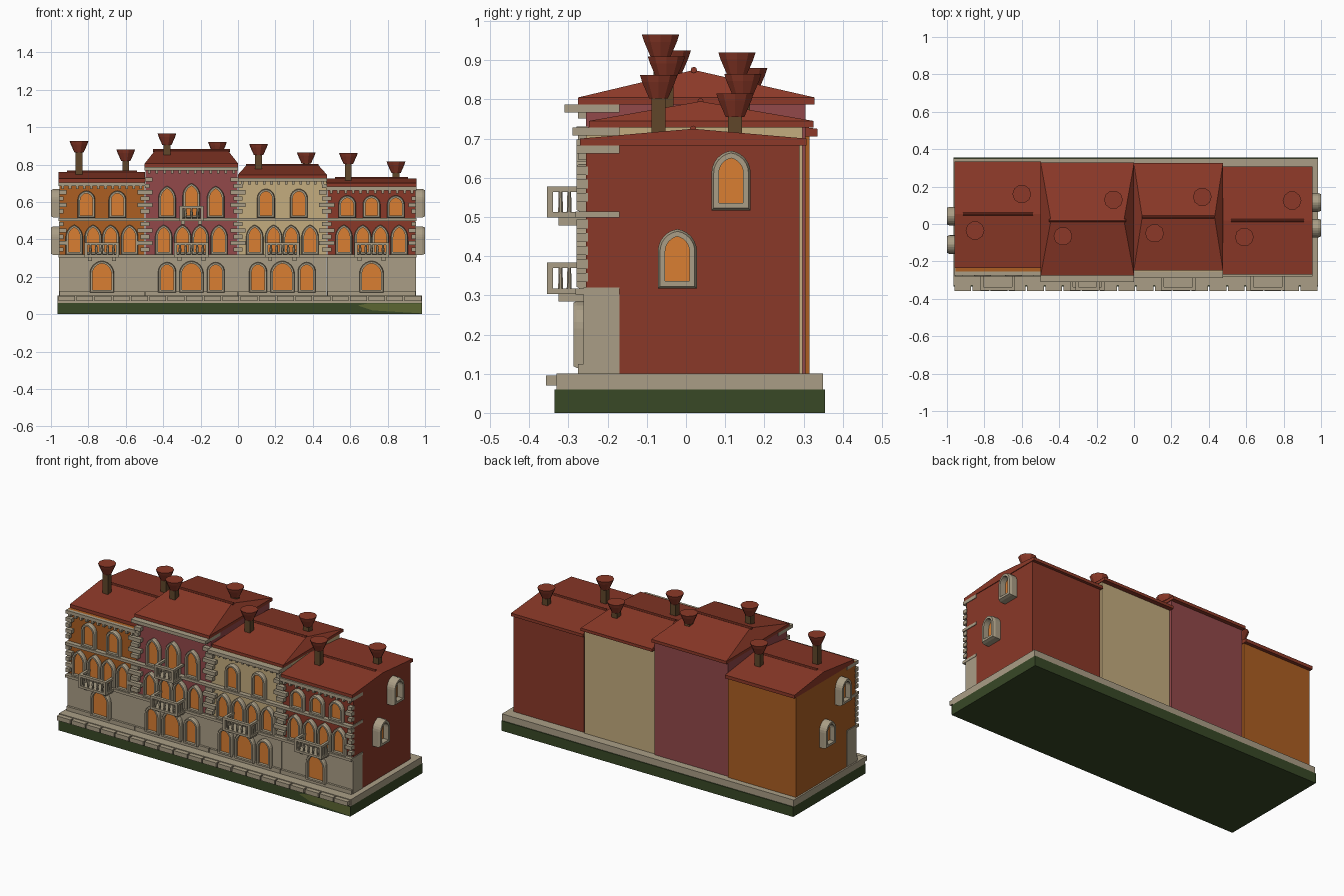
import bpy, bmesh
from math import acos, cos, sin, pi
from mathutils import Matrix, Vector

if "Cube" in bpy.data.objects:
    bpy.data.objects.remove(bpy.data.objects["Cube"])


def material(name, r, g, b):
    lin = [((c / 255 + 0.055) / 1.055) ** 2.4 for c in (r, g, b)] + [1]
    m = bpy.data.materials.new(name)
    m.use_nodes = True
    m.diffuse_color = lin
    bsdf = m.node_tree.nodes["Principled BSDF"]
    bsdf.inputs["Base Color"].default_value = lin
    bsdf.inputs["Roughness"].default_value = 0.9
    return m


stone = material("stone", 170, 158, 134)
roof_red = material("roof red", 140, 57, 40)
brick = material("brick red", 138, 56, 40)
orange = material("orange plaster", 172, 94, 34)
plum = material("plum plaster", 146, 72, 74)
tan = material("tan plaster", 196, 172, 126)
glow = material("window orange", 218, 126, 50)
wood = material("chimney brown", 96, 70, 42)
algae = material("algae green", 56, 72, 38)
moss = material("moss green", 92, 102, 50)


def finish(name, bm, mat):
    bmesh.ops.recalc_face_normals(bm, faces=bm.faces)
    me = bpy.data.meshes.new(name)
    bm.to_mesh(me)
    bm.free()
    me.materials.append(mat)
    ob = bpy.data.objects.new(name, me)
    bpy.context.collection.objects.link(ob)
    return ob


def add_box(bm, x0, x1, y0, y1, z0, z1):
    size = Matrix.Diagonal((x1 - x0, y1 - y0, z1 - z0, 1))
    centre = Vector((x0 + x1, y0 + y1, z0 + z1)) / 2
    bmesh.ops.create_cube(bm, size=1, matrix=Matrix.Translation(centre) @ size)


def box(name, mat, *dims):
    bm = bmesh.new()
    add_box(bm, *dims)
    return finish(name, bm, mat)


def add_cone(bm, x, y, z0, z1, r0, r1, n=8, caps=True):
    bmesh.ops.create_cone(bm, cap_ends=caps, segments=n, radius1=r0, radius2=r1, depth=z1 - z0,
                          matrix=Matrix.Translation((x, y, (z0 + z1) / 2)) @ Matrix.Rotation(pi / n, 4, "Z"))


def arch(half, z0, top, point, grow=0.0, n=6):
    """Closed arched outline; point 0 is round, larger is more pointed."""
    rad = half * (1 + point) + grow
    end = acos(point * half / rad)
    spring = top - rad * sin(end)
    right = [(-point * half + rad * cos(end * i / n), spring + rad * sin(end * i / n)) for i in range(n + 1)]
    left = [(-x, z) for x, z in reversed(right[:-1])]
    return [(half + grow, z0)] + right + left + [(-half - grow, z0)]


def window(name, u, half, z0, z1, point, facing=0, wall=0.255, depth=0.025, rim=0.014):
    """Arched stone surround with a lit pane set back inside it."""
    place = Matrix.Rotation(facing, 4, "Z")
    shift = Matrix.Translation((u, 0, 0) if facing == 0 else (0, u, 0))
    inner = arch(half - rim, z0 + rim, z1 - rim, point)
    outer = arch(half - rim, z0, z1, point, rim)
    bevel = arch(half - rim, z0 + rim * 0.3, z1 - rim * 0.3, point, rim * 0.7)
    layers = [(outer, 0), (outer, depth * 0.7), (bevel, depth), (inner, depth), (inner, 0)]
    bm = bmesh.new()
    loops = [[bm.verts.new((x, -wall - d, z)) for x, z in pts] for pts, d in layers]
    n = len(inner)
    for a, b in zip(loops, loops[1:]):
        for i in range(n):
            bm.faces.new((a[i], a[(i + 1) % n], b[(i + 1) % n], b[i]))
    finish(name + "_surround", bm, stone).matrix_world = shift @ place
    bm = bmesh.new()
    bm.faces.new([bm.verts.new((x, -wall - depth * 0.3, z)) for x, z in reversed(inner)])
    me = finish(name + "_pane", bm, glow)
    me.matrix_world = shift @ place
    # face the pane outwards
    if me.data.polygons[0].normal.y > 0:
        me.data.flip_normals()


def balcony(name, cx, half, z0, height=0.08):
    front, back = -0.355, -0.255
    bm = bmesh.new()
    add_box(bm, cx - half, cx + half, front, back, z0, z0 + 0.014)
    top = z0 + height
    add_box(bm, cx - half, cx + half, front, front + 0.018, top - 0.014, top)
    for s in (-1, 1):
        e = cx + s * (half - 0.008)
        add_box(bm, e - 0.008, e + 0.008, front, back, top - 0.014, top)
        add_box(bm, e - 0.008, e + 0.008, front, front + 0.016, z0, top)
        b = cx + s * half * 0.7
        add_box(bm, b - 0.01, b + 0.01, front + 0.03, back, z0 - 0.02, z0)
        for y in (-0.32, -0.298):
            add_cone(bm, e, y, z0 + 0.01, top - 0.01, 0.007, 0.005)
    count = round(half / 0.0145)
    for i in range(1, count):
        x = cx - half + 2 * half * i / count
        add_cone(bm, x, front + 0.009, z0 + 0.01, z0 + height * 0.5, 0.004, 0.008, 6)
        add_cone(bm, x, front + 0.009, z0 + height * 0.5, top - 0.01, 0.008, 0.004, 6)
    finish(name, bm, stone)


def roof(name, x0, x1, y0, y1, z0, z1, peak, ridge_y, inset):
    bm = bmesh.new()
    low, eave = [[bm.verts.new((x, y, z)) for x, y in ((x0, y0), (x1, y0), (x1, y1), (x0, y1))] for z in (z0, z1)]
    ridge = [bm.verts.new((x, ridge_y, peak)) for x in (x0 + inset, x1 - inset)]
    bm.faces.new(low)
    for i in range(4):
        j = (i + 1) % 4
        bm.faces.new((low[i], low[j], eave[j], eave[i]))
    bm.faces.new((eave[0], eave[1], ridge[1], ridge[0]))
    bm.faces.new((eave[2], eave[3], ridge[0], ridge[1]))
    bm.faces.new((eave[1], eave[2], ridge[1]))
    bm.faces.new((eave[3], eave[0], ridge[0]))
    # rounded ridge tiles
    length = x1 - x0 - 0.09
    bmesh.ops.create_cone(bm, cap_ends=True, segments=8, radius1=0.008, radius2=0.008, depth=length,
                          matrix=Matrix.Translation(((x0 + x1) / 2, ridge_y, peak)) @ Matrix.Rotation(pi / 2, 4, "Y"))
    finish(name, bm, roof_red)


def chimney(name, x, y, top, base):
    box(name + "_shaft", wood, x - 0.018, x + 0.018, y - 0.018, y + 0.018, base, top - 0.05)
    bm = bmesh.new()
    add_cone(bm, x, y, top - 0.06, top - 0.018, 0.025, 0.044, 10)
    add_cone(bm, x, y, top - 0.018, top, 0.044, 0.05, 10, False)
    add_cone(bm, x, y, top - 0.018, top, 0.022, 0.03, 10, False)
    rim = [[v for v in bm.verts if abs(v.co.z - top) < 1e-4]]
    edges = [e for e in bm.edges if all(v in rim[0] for v in e.verts)]
    bmesh.ops.bridge_loops(bm, edges=edges)
    finish(name + "_bell", bm, roof_red)
    bm = bmesh.new()
    add_cone(bm, x, y, top - 0.017, top - 0.013, 0.025, 0.025, 10)
    finish(name + "_flue", bm, algae)


# Waterline base and quay
box("base", algae, -0.965, 0.985, -0.335, 0.355, 0, 0.06)
box("quay", stone, -0.965, 0.985, -0.33, 0.35, 0.06, 0.1)
bm = bmesh.new()
for i in range(20):
    x = -0.965 + i * 0.0975
    add_box(bm, x + 0.004, x + 0.0935, -0.357, -0.32, 0.07, 0.096)
finish("quay_edge_stones", bm, stone)
bm = bmesh.new()
bm.faces.new([bm.verts.new((x, -0.336, z)) for x, z in ((0.64, 0.046), (0.72, 0.02), (0.985, 0.004), (0.985, 0.058), (0.7, 0.058))])
finish("moss_patch", bm, moss)

# name, wall, x range, back, wall top, cornice front,
# roof (front, back, eave top, peak, ridge y, inset), top windows, point, top height, ground windows, chimneys
houses = [
    ("orange_house", orange, -0.955, -0.5, 0.315, 0.705, -0.275, (-0.235, 0.335, 0.725, 0.76, 0.053, 0),
     (-0.083, 0.083), 0.1, 0.66, (0,), ((-0.85, -0.035, 0.925), (-0.6, 0.16, 0.88))),
    ("plum_house", plum, -0.495, -0.003, 0.305, 0.787, -0.31, (-0.275, 0.328, 0.805, 0.875, 0.02, 0.055),
     (-0.13, 0, 0.13), 0.8, 0.685, (-0.13, 0, 0.13), ((-0.38, -0.065, 0.965), (-0.11, 0.13, 0.92))),
    ("tan_house", tan, 0.003, 0.472, 0.297, 0.728, -0.29, (-0.248, 0.325, 0.745, 0.795, 0.037, 0.045),
     (-0.088, 0.088), 0.1, 0.67, (-0.13, 0, 0.13), ((0.11, -0.05, 0.91), (0.365, 0.145, 0.865))),
    ("red_house", brick, 0.478, 0.95, 0.29, 0.682, -0.28, (-0.27, 0.307, 0.7, 0.725, 0.018, 0),
     (-0.13, 0, 0.13), 0.1, 0.635, (0,), ((0.59, -0.07, 0.862), (0.845, 0.125, 0.815))),
]
for name, wall, x0, x1, back, top, cornice, rf, tops, point, high, grounds, stacks in houses:
    cx = (x0 + x1) / 2
    box(name + "_walls", wall, x0, x1, -0.255, back, 0.1, top)
    box(name + "_ground_floor", stone, x0 - 0.002, x1 + 0.002, -0.262, -0.17, 0.1, 0.32)

    # Plinth, string courses, cornice and dentils
    bm = bmesh.new()
    add_box(bm, x0, x1, -0.275, -0.25, 0.1, 0.125)
    for z in (0.302, 0.498):
        add_box(bm, x0 - 0.004, x1 + 0.004, -0.282, -0.17, z, z + 0.016)
    add_box(bm, x0 - 0.004, x1 + 0.004, cornice, -0.17, top - 0.02, top)
    for i in range(12):
        x = x0 + (i + 0.5) * (x1 - x0) / 12
        add_box(bm, x - 0.007, x + 0.007, -0.275, -0.25, top - 0.036, top - 0.02)
    finish(name + "_mouldings", bm, stone)

    # Corner quoins, long and short in turn
    bm = bmesh.new()
    z, step = 0.335, 0
    while z < top - 0.05:
        w = 0.038 if step % 2 else 0.022
        if not 0.475 < z < 0.515:
            add_box(bm, x0 - 0.003, x0 + w, -0.28, -0.25, z, z + 0.022)
            add_box(bm, x1 - w, x1 + 0.003, -0.28, -0.25, z, z + 0.022)
        z, step = z + 0.034, step + 1
    finish(name + "_quoins", bm, stone)

    # Windows by floor
    for i, u in enumerate(grounds):
        half, head = (0.065, 0.285) if u == 0 else (0.048, 0.278)
        window(f"{name}_ground_window_{i}", cx + u, half, 0.115, head, 0.1, wall=0.262)
    for i, u in enumerate((-0.148, -0.047, 0.047, 0.148)):
        window(f"{name}_middle_window_{i}", cx + u, 0.046, 0.318, 0.478, 0.8)
    for i, u in enumerate(tops):
        taller = 0.015 if point > 0.5 and u == 0 else 0
        window(f"{name}_top_window_{i}", cx + u, 0.047, 0.514, high + taller, point)
    balcony(name + "_balcony", cx, 0.092, 0.304)

    front, rear, eave, peak, ridge_y, inset = rf
    roof(name + "_roof", x0 - 0.004, x1 + 0.004, front, rear, top, eave, peak, ridge_y, inset)
    for i, (x, y, z) in enumerate(stacks):
        chimney(f"{name}_chimney_{i}", x, y, z, eave - 0.01)

balcony("upper_balcony", -0.249, 0.065, 0.498)

# Deep windows on the two end walls
for side, wall, spots in ((1, 0.95, (-0.022, 0.115)), (-1, 0.955, (0.042, -0.11))):
    for floor, y, z0 in zip(("lower", "upper"), spots, (0.317, 0.517)):
        window(f"end_{floor}_window_{'left' if side > 0 else 'right'}", y, 0.05, z0, z0 + 0.152, 0.25,
               side * pi / 2, wall, 1.0 - wall, 0.019)
